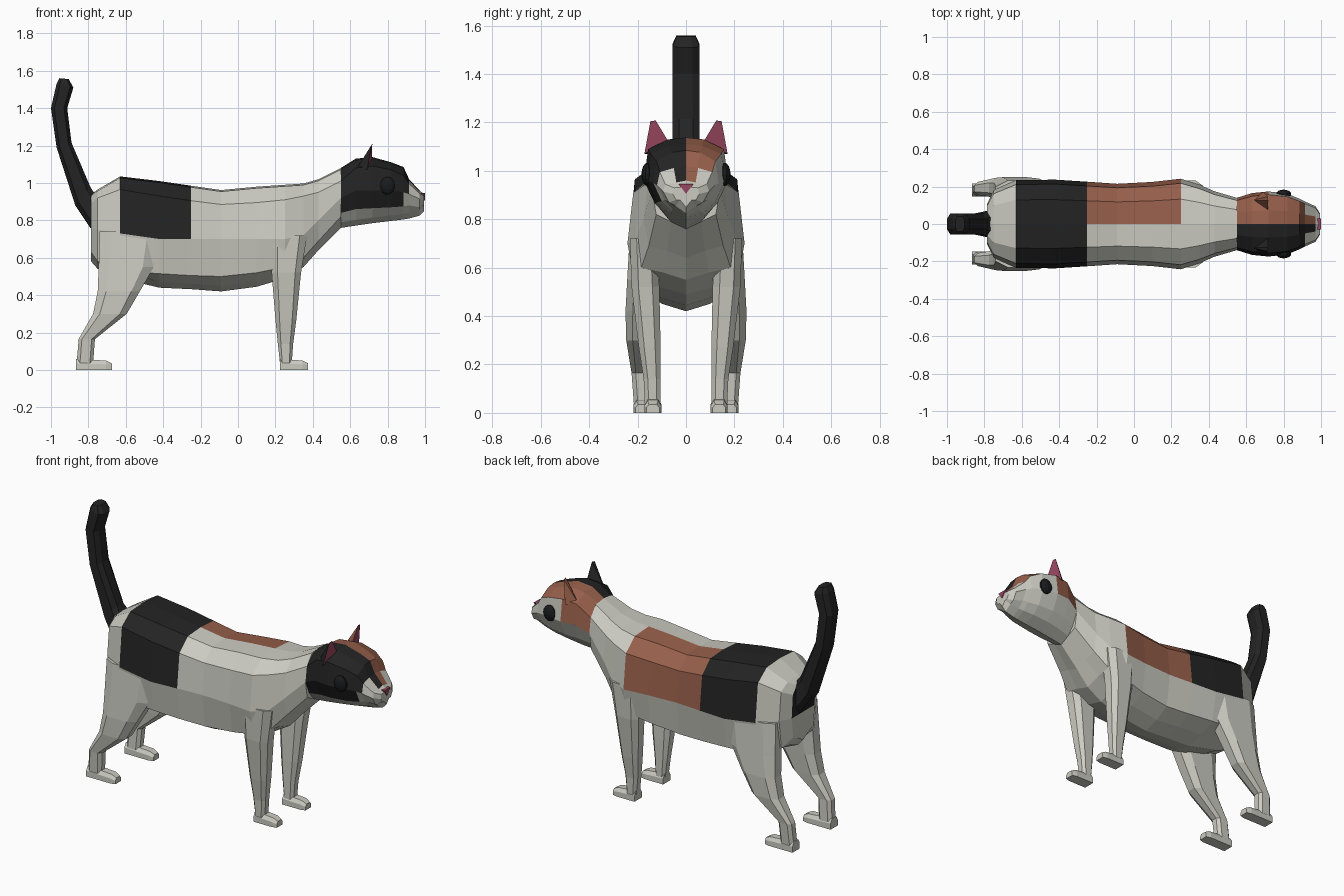
import bpy
import bmesh
from mathutils import Matrix

if "Cube" in bpy.data.objects:
    bpy.data.objects.remove(bpy.data.objects["Cube"])


def material(name, r, g, b):
    mat = bpy.data.materials.new(name)
    mat.use_nodes = True
    mat.diffuse_color = (r, g, b, 1)
    mat.node_tree.nodes["Principled BSDF"].inputs["Base Color"].default_value = (r, g, b, 1)
    return mat


WHITE, BLACK, ORANGE, PINK, EYE = range(5)
MATS = [material("warm white fur", 0.6, 0.6, 0.54),
        material("black fur", 0.017, 0.017, 0.017),
        material("orange fur", 0.31, 0.115, 0.07),
        material("pink skin", 0.33, 0.065, 0.12),
        material("dark eye", 0.01, 0.011, 0.012)]


def finish(name, bm, rule):
    """Turn the mesh into an object, colouring each face by a rule."""
    bmesh.ops.recalc_face_normals(bm, faces=bm.faces)
    for f in bm.faces:
        f.material_index = rule(f) if callable(rule) else rule
    mesh = bpy.data.meshes.new(name)
    bm.to_mesh(mesh)
    bm.free()
    for mat in MATS:
        mesh.materials.append(mat)
    obj = bpy.data.objects.new(name, mesh)
    bpy.context.collection.objects.link(obj)
    return obj


def loft(name, rings, rule=WHITE, flip=False):
    """Skin rings of points, closing both ends."""
    bm = bmesh.new()
    loops = [[bm.verts.new((x, -y if flip else y, z)) for x, y, z in r] for r in rings]
    n = len(loops[0])
    for a, b in zip(loops, loops[1:]):
        for i in range(n):
            j = (i + 1) % n
            bm.faces.new((a[i], a[j], b[j], b[i]))
    bm.faces.new(loops[0])
    bm.faces.new(loops[-1])
    return finish(name, bm, rule)


def trunk(name, stations, inner, low, rule):
    """Skin mirrored cross-sections along x; the rule gets x, side and row."""
    bm = bmesh.new()
    sides = {1: [], -1: []}
    for x, top, crease, mid, lower, bottom, w in stations:
        half = [(0, top), (inner * w, top - 0.008), (0.9 * w, crease), (w, mid),
                (low * w, lower), (0.45 * w, bottom + 0.03), (0, bottom)]
        for s in sides:
            sides[s].append([bm.verts.new((x, s * y, z)) for y, z in half])
    tag = bm.faces.layers.int.new("row")
    for s, rows in sides.items():
        for a, b in zip(rows, rows[1:]):
            for i in range(6):
                bm.faces.new((a[i], a[i + 1], b[i + 1], b[i]))[tag] = i
    for end in (0, -1):
        for i in range(6):
            l, r = sides[1][end], sides[-1][end]
            bm.faces.new((l[i], l[i + 1], r[i + 1], r[i]))[tag] = i + 10
    bmesh.ops.remove_doubles(bm, verts=bm.verts, dist=0.0005)

    def colour(f):
        c = f.calc_center_median()
        return rule(c.x, c.y, f[tag])
    return finish(name, bm, colour)


# Torso and neck: x, top, crease, middle, lower edge, bottom, half width
TORSO = [
    (-.785, .94, .89, .75, .63, .58, .11),
    (-.75, .965, .92, .75, .58, .54, .18),
    (-.63, 1.035, .965, .73, .53, .49, .235),
    (-.42, 1.01, .93, .7, .515, .44, .237),
    (-.25, .985, .905, .7, .505, .432, .226),
    (-.09, .962, .885, .7, .5, .42, .215),
    (.1, .98, .895, .7, .52, .445, .225),
    (.25, .99, .91, .7, .55, .49, .242),
    (.35, .997, .93, .72, .6, .55, .21),
    (.43, 1.02, .95, .8, .69, .64, .175),
    (.55, 1.08, 1.01, .92, .82, .76, .14),
]


def torso_colour(x, y, row):
    if row >= 10:
        return BLACK if row in (11, 12) and x < 0 else WHITE
    if row > 2:
        return WHITE
    if -.63 < x < -.25:
        return BLACK
    if -.25 < x < .25 and y > 0:
        return ORANGE
    return WHITE


trunk("torso", TORSO, 0.55, 0.88, torso_colour)

# Head and muzzle
HEAD = [
    (.55, 1.08, 1.01, .92, .84, .76, .14),
    (.63, 1.13, 1.08, .96, .86, .772, .165),
    (.72, 1.138, 1.09, .96, .865, .785, .174),
    (.82, 1.11, 1.07, .96, .87, .797, .162),
    (.885, 1.085, 1.04, .95, .875, .805, .135),
    (.915, 1.02, .995, .94, .88, .81, .12),
    (.97, .96, .945, .915, .87, .825, .095),
    (.995, .94, .93, .905, .88, .85, .055),
]


def head_colour(x, y, row):
    patch = BLACK if y < 0 else ORANGE
    if row == 0:
        return patch if x < .97 else WHITE
    if row == 1:
        return patch if x < .915 else WHITE
    if row == 2:
        return patch if x < (.9 if y < 0 else .72) else WHITE
    if row == 3:
        return BLACK if y < 0 and x < .885 else WHITE
    return WHITE


trunk("head", HEAD, 0.42, 0.74, head_colour)


# Tail: a rounded section following a bent path of front and back edges
def tail_ring(back, front, w):
    (xa, za), (xb, zb) = back, front
    shape = [(0, .5), (.2, 1), (.8, 1), (1, .5), (1, -.5), (.8, -1), (.2, -1), (0, -.5)]
    return [(xa + (xb - xa) * t, s * w, za + (zb - za) * t) for t, s in shape]


loft("tail", [tail_ring(*r) for r in (
    ((-.75, .74), (-.74, .93), .075),
    ((-.79, .76), (-.775, .955), .07),
    ((-.87, .88), (-.79, .98), .056),
    ((-.97, 1.19), (-.89, 1.215), .056),
    ((-1, 1.4), (-.913, 1.4), .055),
    ((-.97, 1.53), (-.88, 1.51), .055),
    ((-.955, 1.56), (-.905, 1.555), .04))], BLACK)


# Legs and paws, mirrored
def leg_ring(z, x0, x1, y0, y1):
    cx, cy, hx, hy = (x0 + x1) / 2, (y0 + y1) / 2, (x1 - x0) / 2, (y1 - y0) / 2
    shape = [(1, .5), (.6, 1), (-.6, 1), (-1, .5), (-1, -.5), (-.6, -1), (.6, -1), (1, -.5)]
    return [(cx + a * hx, cy + b * hy, z) for a, b in shape]


HIND = [(.74, -.74, -.42, .1, .232), (.55, -.745, -.45, .12, .243),
        (.42, -.75, -.525, .13, .25), (.3, -.775, -.595, .14, .247),
        (.165, -.852, -.765, .155, .225), (.03, -.863, -.775, .15, .215)]
FORE = [(.72, .17, .37, .12, .232), (.52, .18, .337, .11, .225),
        (.27, .2, .312, .105, .195), (.14, .213, .295, .105, .175),
        (.03, .225, .287, .105, .17)]


def paw_ring(x, y0, y1, top):
    m = (y1 - y0) * 0.2
    return [(x, y0, 0), (x, y1, 0), (x, y1, top * .6), (x, y1 - m, top),
            (x, y0 + m, top), (x, y0, top * .6)]


for side, flip in (("left", False), ("right", True)):
    loft(side + "_hind_leg", [leg_ring(*r) for r in HIND], WHITE, flip)
    loft(side + "_front_leg", [leg_ring(*r) for r in FORE], WHITE, flip)
    for part, heel, y0, y1 in (("hind", -.865, .148, .217), ("front", .225, .102, .172)):
        toe = heel + (.19 if part == "hind" else .15)
        loft(f"{side}_{part}_paw", [paw_ring(heel, y0, y1, .06), paw_ring(toe - .03, y0, y1, .05),
                                    paw_ring(toe, y0 + .008, y1 - .008, .035)], WHITE, flip)

    # Ear: a leaning pyramid with a pink front
    s = -1 if flip else 1
    fur = BLACK if flip else ORANGE
    bm = bmesh.new()
    inner, outer, back, tip_in, tip_out = [bm.verts.new((x, s * y, z)) for x, y, z in (
        (.715, .075, 1.125), (.69, .172, 1.07), (.63, .125, 1.07),
        (.718, .125, 1.208), (.715, .147, 1.205))]
    bm.faces.new((inner, outer, tip_out, tip_in))
    bm.faces.new((outer, back, tip_out))
    bm.faces.new((back, tip_in, tip_out))
    bm.faces.new((back, inner, tip_in))
    bm.faces.new((inner, back, outer))
    finish(side + "_ear", bm, lambda f: PINK if len(f.verts) == 4 else fur)

    # Eye: a flattened ball on the cheek
    bm = bmesh.new()
    place = Matrix.Translation((.8, s * .16, .985)) @ Matrix.Diagonal((.042, .024, .048, 1))
    bmesh.ops.create_uvsphere(bm, u_segments=10, v_segments=8, radius=1, matrix=place)
    finish(side + "_eye", bm, EYE)

# Nose: a small downward triangle
loft("nose", [[(x, -.03, .945), (x, .03, .945), (x, 0, .905)] for x in (.965, 1)], PINK)
